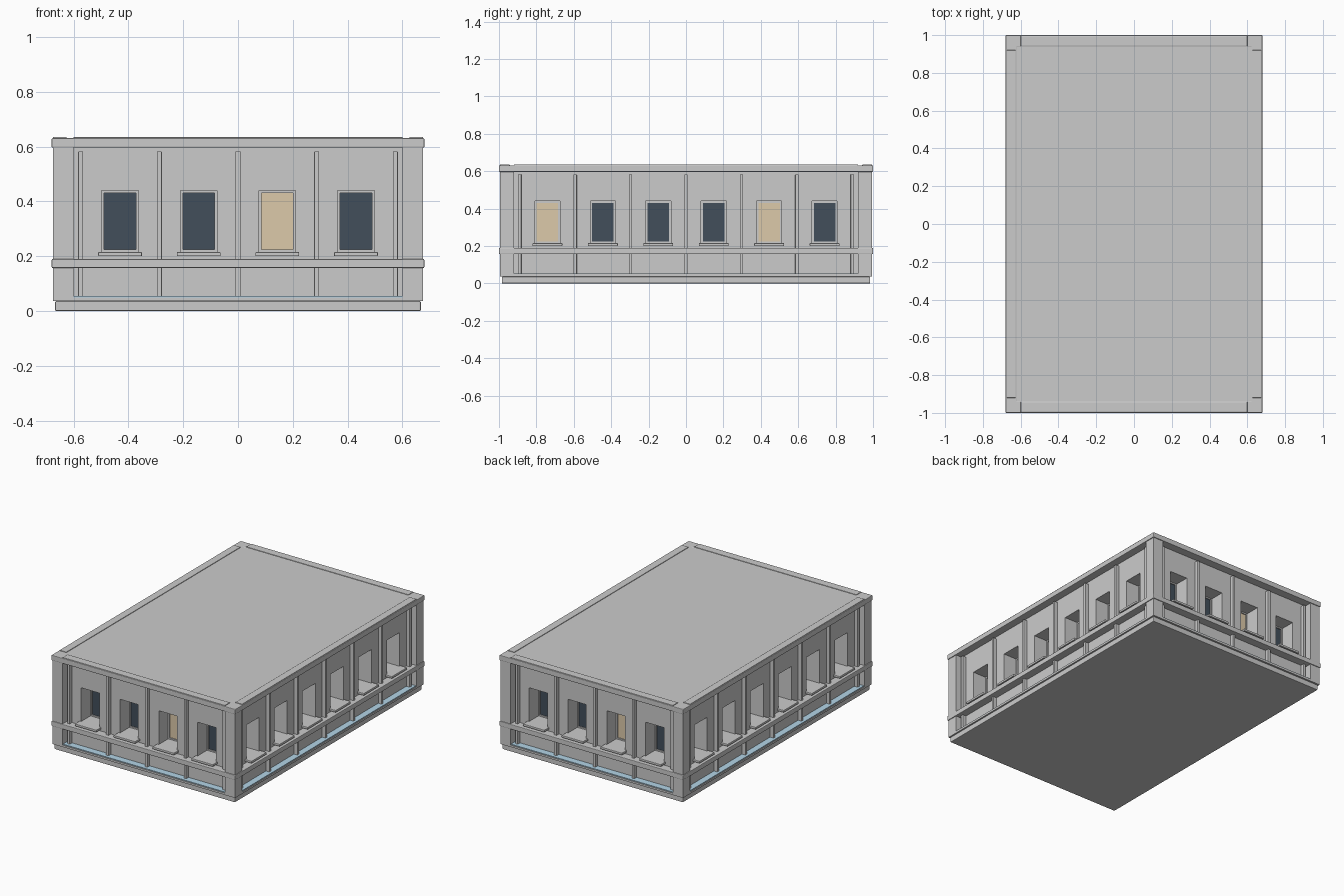
import bpy, bmesh
from math import pi
from mathutils import Matrix, Vector

if "Cube" in bpy.data.objects:
    bpy.data.objects.remove(bpy.data.objects["Cube"])


def material(name, rgb):
    m = bpy.data.materials.new(name)
    m.diffuse_color = (*rgb, 1)
    m.use_nodes = True
    m.node_tree.nodes["Principled BSDF"].inputs["Base Color"].default_value = m.diffuse_color
    return m


DARK = material("dark_glass", (0.055, 0.078, 0.105))
WARM = material("warm_glass", (0.72, 0.59, 0.40))
GLOW = material("pale_blue", (0.45, 0.66, 0.80))


def boxes(name, spans, turn=0.0, mat=None, bevel=0.0):
    """One object made of boxes, each (x0, x1, y0, y1, z0, z1), turned about z."""
    bm = bmesh.new()
    rot = Matrix.Rotation(turn, 4, 'Z')
    for x0, x1, y0, y1, z0, z1 in spans:
        centre = Vector(((x0 + x1) / 2, (y0 + y1) / 2, (z0 + z1) / 2))
        size = Matrix.Diagonal((x1 - x0, y1 - y0, z1 - z0, 1))
        bmesh.ops.create_cube(bm, size=1, matrix=rot @ Matrix.Translation(centre) @ size)
    me = bpy.data.meshes.new(name)
    bm.to_mesh(me)
    bm.free()
    ob = bpy.data.objects.new(name, me)
    bpy.context.collection.objects.link(ob)
    if mat:
        me.materials.append(mat)
    if bevel:
        b = ob.modifiers.new("soft_edge", 'BEVEL')
        b.width, b.segments = bevel, 2
    return ob


def slab(hx, hy, z0, z1):
    return (-hx, hx, -hy, hy, z0, z1)


DEPTH = 0.11               # window recess
W, Z0, Z1 = 0.067, 0.215, 0.44

# name, turn, wall distance, outer distance, clear half width, pitch, windows, lit windows
SIDES = [
    ("front", 0, 0.945, 0.995, 0.60, 0.287, 4, {2}),
    ("right", pi / 2, 0.628, 0.675, 0.92, 0.2965, 6, {0, 4}),
    ("back", pi, 0.945, 0.995, 0.60, 0.287, 4, {2}),
    ("left", -pi / 2, 0.628, 0.675, 0.92, 0.2965, 6, {0, 4}),
]

# Base, ledge, roof and corner pillars
boxes("plinth", [slab(0.667, 0.985, 0, 0.036)], bevel=0.004)
boxes("base_ledge", [slab(0.675, 0.995, 0.036, 0.049)])
boxes("roof", [slab(0.675, 0.995, 0.598, 0.63)])
boxes("corner_pillars", [
    (sx * 0.6375 - 0.0375, sx * 0.6375 + 0.0375, sy * 0.9575 - 0.0375, sy * 0.9575 + 0.0375, 0.049, 0.598)
    for sx in (-1, 1) for sy in (-1, 1)])

# Solid wall block with deep window openings cut out
walls = boxes("walls", [slab(0.628, 0.945, 0.045, 0.60)])
for name, turn, wall, outer, half, pitch, n, lit in SIDES:
    centres = [(i - (n - 1) / 2) * pitch for i in range(n)]
    cutter = boxes(name + "_cutter", [(c - W, c + W, -wall - 0.1, -wall + DEPTH, Z0, Z1)
                                      for c in centres], turn)
    cutter.hide_render = True
    cutter.display_type = 'WIRE'
    cut = walls.modifiers.new(name, 'BOOLEAN')
    cut.object, cut.operation, cut.solver = cutter, 'DIFFERENCE', 'EXACT'

    # Window frames and panes at the back of the recess
    back = -wall + DEPTH
    t = 0.009
    frames = []
    for c in centres:
        frames += [(c - W, c - W + t, back - 0.012, back, Z0, Z1),
                   (c + W - t, c + W, back - 0.012, back, Z0, Z1),
                   (c - W + t, c + W - t, back - 0.012, back, Z0, Z0 + t),
                   (c - W + t, c + W - t, back - 0.012, back, Z1 - t, Z1)]
    boxes(name + "_window_frames", frames, turn)
    for label, mat, pick in (("dark", DARK, False), ("lit", WARM, True)):
        boxes(f"{name}_{label}_panes",
              [(c - W + t, c + W - t, back - 0.005, back, Z0 + t, Z1 - t)
               for i, c in enumerate(centres) if (i in lit) == pick], turn, mat)

    # Sills and slim pilasters
    boxes(name + "_sills", [(c - 0.08, c + 0.08, -outer, -wall + 0.01, 0.200, 0.215)
                            for c in centres], turn, bevel=0.003)
    posts = [(i - n / 2) * pitch for i in range(n + 1)]
    boxes(name + "_pilasters", [(p - 0.009, p + 0.009, -wall - 0.025, -wall + 0.01, 0.052, 0.582)
                                for p in posts], turn, bevel=0.002)

    # Glowing strip lying on the ledge
    boxes(name + "_light_strip", [(-half, half, -outer + 0.004, -wall, 0.047, 0.054)], turn, GLOW)

    # Belt course and cornice, with a raised cap between the corners
    end = half + 0.08
    boxes(name + "_belt", [(-end, end, -outer - 0.005, -wall + 0.01, 0.157, 0.19)], turn, bevel=0.004)
    boxes(name + "_cornice", [(-end, end, -outer - 0.005, -wall + 0.01, 0.596, 0.631)], turn, bevel=0.004)
    boxes(name + "_cornice_cap", [(-half, half, -outer, -wall + 0.003, 0.62, 0.635)], turn, bevel=0.002)
